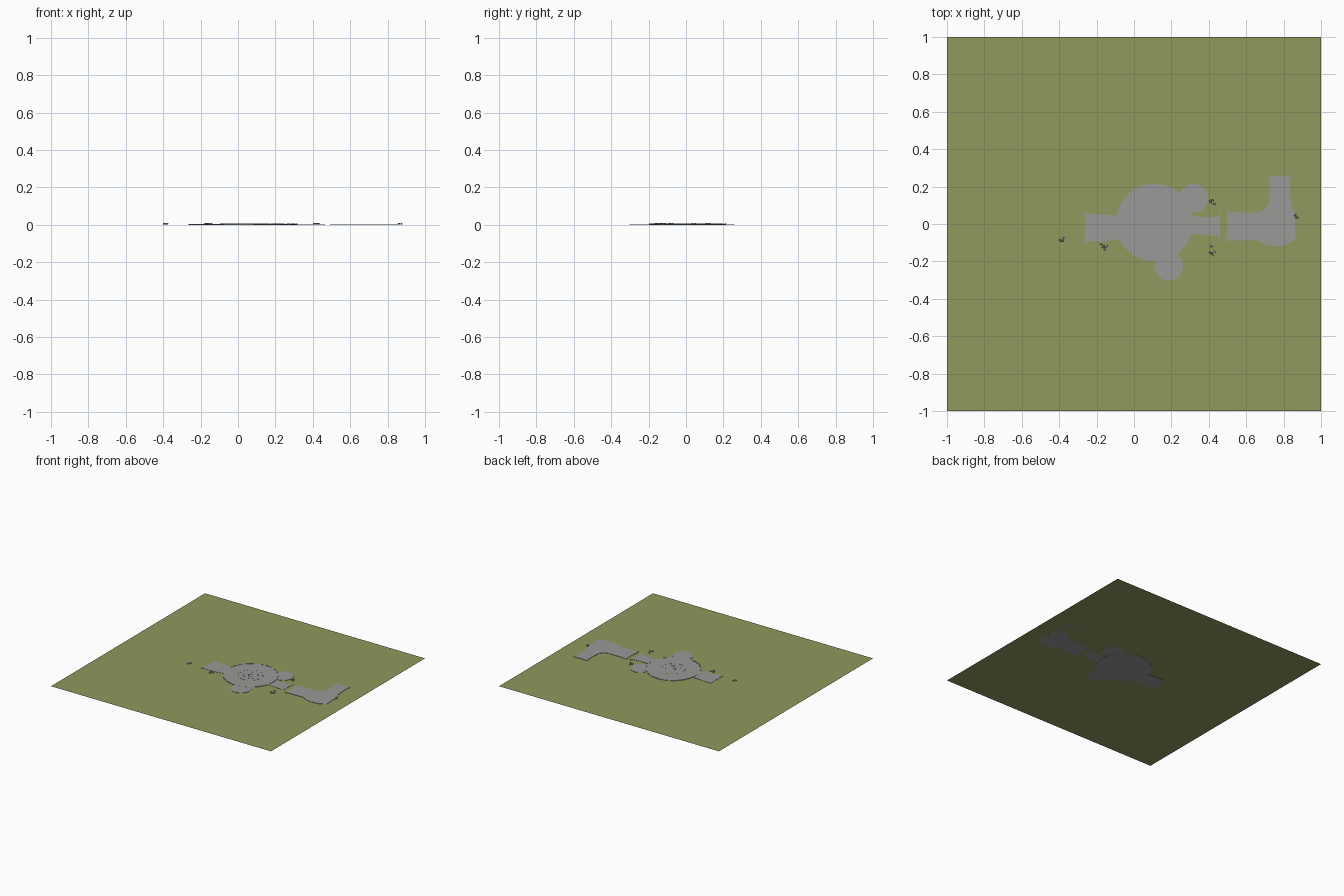
import bpy, bmesh, math, random
from mathutils import Matrix, Vector

if "Cube" in bpy.data.objects:
    bpy.data.objects.remove(bpy.data.objects["Cube"])

random.seed(4)


def material(name, rgb):
    m = bpy.data.materials.new(name)
    m.diffuse_color = (*rgb, 1)
    m.use_nodes = True
    m.node_tree.nodes["Principled BSDF"].inputs["Base Color"].default_value = m.diffuse_color
    return m


GRASS = material("grass_green", (0.275, 0.32, 0.108))
STONE = material("stone_grey", (0.32, 0.32, 0.31))

GROUND_Z = 0.002
TOP = 0.005
CX, CY, R = 0.11, 0.008, 0.207


def finish(bm, name, mat):
    bmesh.ops.recalc_face_normals(bm, faces=bm.faces)
    me = bpy.data.meshes.new(name)
    bm.to_mesh(me)
    bm.free()
    me.materials.append(mat)
    ob = bpy.data.objects.new(name, me)
    bpy.context.collection.objects.link(ob)
    return ob


def slab(name, pts, z0, z1):
    """Flat slab extruded from an outline."""
    bm = bmesh.new()
    f = bm.faces.new([bm.verts.new((x, y, z0)) for x, y in pts])
    ext = bmesh.ops.extrude_face_region(bm, geom=[f])
    verts = [g for g in ext["geom"] if isinstance(g, bmesh.types.BMVert)]
    bmesh.ops.translate(bm, verts=verts, vec=(0, 0, z1 - z0))
    return finish(bm, name, STONE)


def circle(cx, cy, r, n):
    return [(cx + r * math.cos(2 * math.pi * i / n),
             cy + r * math.sin(2 * math.pi * i / n)) for i in range(n)]


def add_block(bm, x, y, z0, size, angle):
    m = (Matrix.Translation((x, y, z0 + size[2] / 2))
         @ Matrix.Rotation(angle, 4, 'Z') @ Matrix.Diagonal((*size, 1)))
    bmesh.ops.create_cube(bm, size=1, matrix=m)


def block_ring(name, radius, spans, width, height, step):
    """Kerb blocks following arcs given as (start, end) degrees."""
    bm = bmesh.new()
    for a0, a1 in spans:
        n = max(1, round(math.radians(a1 - a0) * radius / step))
        for i in range(n):
            a = math.radians(a0 + (a1 - a0) * (i + 0.5) / n)
            add_block(bm, CX + radius * math.cos(a), CY + radius * math.sin(a), TOP - 0.001,
                      (width, step * random.uniform(0.6, 0.9), height * random.uniform(0.7, 1)), a)
    finish(bm, name, STONE)


def rubble(name, x, y, spread, count, height):
    """Small pile of rough stones."""
    bm = bmesh.new()
    for _ in range(count):
        a, d = random.uniform(0, 6.28), spread * math.sqrt(random.random())
        s = random.uniform(0.004, 0.008)
        m = (Matrix.Translation((x + d * math.cos(a), y + d * math.sin(a), GROUND_Z + height * 0.4))
             @ Matrix.Rotation(a, 4, 'Z') @ Matrix.Diagonal((s, s * 0.8, height * 0.5, 1)))
        bmesh.ops.create_icosphere(bm, subdivisions=1, radius=1, matrix=m)
    finish(bm, name, STONE)


# Square of grassland
bm = bmesh.new()
bmesh.ops.create_grid(bm, x_segments=1, y_segments=1, size=1,
                      matrix=Matrix.Translation((0, 0, GROUND_Z)))
finish(bm, "grass_ground", GRASS)

# Round plaza and the two smaller terraces on its rim
slab("plaza_disc", circle(CX, CY, R, 64), 0, TOP)
slab("north_east_terrace", circle(0.318, 0.138, 0.077, 40), GROUND_Z, TOP - 0.0005)
slab("south_terrace", circle(0.185, -0.225, 0.077, 40), GROUND_Z, TOP - 0.0005)

# West walkway, flared at the end
slab("west_walkway", [(-0.265, -0.1), (-0.25, -0.093), (-0.18, -0.095), (-0.13, -0.09),
                      (-0.08, -0.08), (-0.02, -0.08), (-0.02, 0.05), (-0.08, 0.045),
                      (-0.14, 0.048), (-0.2, 0.053), (-0.25, 0.053), (-0.265, 0.063),
                      (-0.26, 0.0)], 0, TOP - 0.001)

# East walkway, narrow with a flared end
slab("east_walkway", [(0.25, -0.06), (0.33, -0.055), (0.4, -0.06), (0.44, -0.065),
                      (0.463, -0.08), (0.458, -0.03), (0.458, 0.02), (0.465, 0.06),
                      (0.445, 0.04), (0.4, 0.037), (0.33, 0.04), (0.25, 0.05)],
     GROUND_Z, TOP - 0.001)

# Bent walkway further east
slab("bent_walkway", [(0.493, -0.097), (0.51, -0.087), (0.58, -0.087), (0.65, -0.085),
                      (0.69, -0.105), (0.74, -0.12), (0.8, -0.115), (0.845, -0.095),
                      (0.865, -0.08), (0.86, 0.0), (0.862, 0.06), (0.84, 0.1),
                      (0.835, 0.16), (0.833, 0.235), (0.842, 0.26), (0.78, 0.253),
                      (0.715, 0.26), (0.724, 0.235), (0.724, 0.16), (0.72, 0.105),
                      (0.7, 0.075), (0.66, 0.062), (0.58, 0.062), (0.515, 0.064),
                      (0.495, 0.075), (0.5, 0.0)], GROUND_Z, TOP)

# Kerb blocks round the plaza, with gaps for the walkways
block_ring("outer_kerb", R - 0.003,
           [(20, 30), (48, 66), (76, 102), (118, 172), (206, 262), (318, 326), (350, 366)],
           0.008, 0.003, 0.013)
# Concentric rings in the middle of the plaza
block_ring("inner_kerb", 0.092, [(8, 40), (62, 98), (112, 160), (176, 222), (246, 278), (300, 345)],
           0.006, 0.0025, 0.011)
block_ring("centre_kerb", 0.055, [(190, 250), (280, 325), (20, 50), (110, 130)],
           0.006, 0.0025, 0.01)
block_ring("centre_stones", 0.018, [(0, 100), (150, 320)], 0.006, 0.003, 0.009)

# Loose stone piles on the grass
for name, x, y, spread, count in [("north_east", 0.42, 0.115, 0.02, 7),
                                  ("south_east", 0.418, -0.14, 0.024, 8),
                                  ("south_west", -0.165, -0.12, 0.022, 8),
                                  ("far_west", -0.383, -0.08, 0.014, 5),
                                  ("far_east", 0.868, 0.04, 0.014, 4)]:
    rubble(name + "_stones", x, y, spread, count, 0.009)
